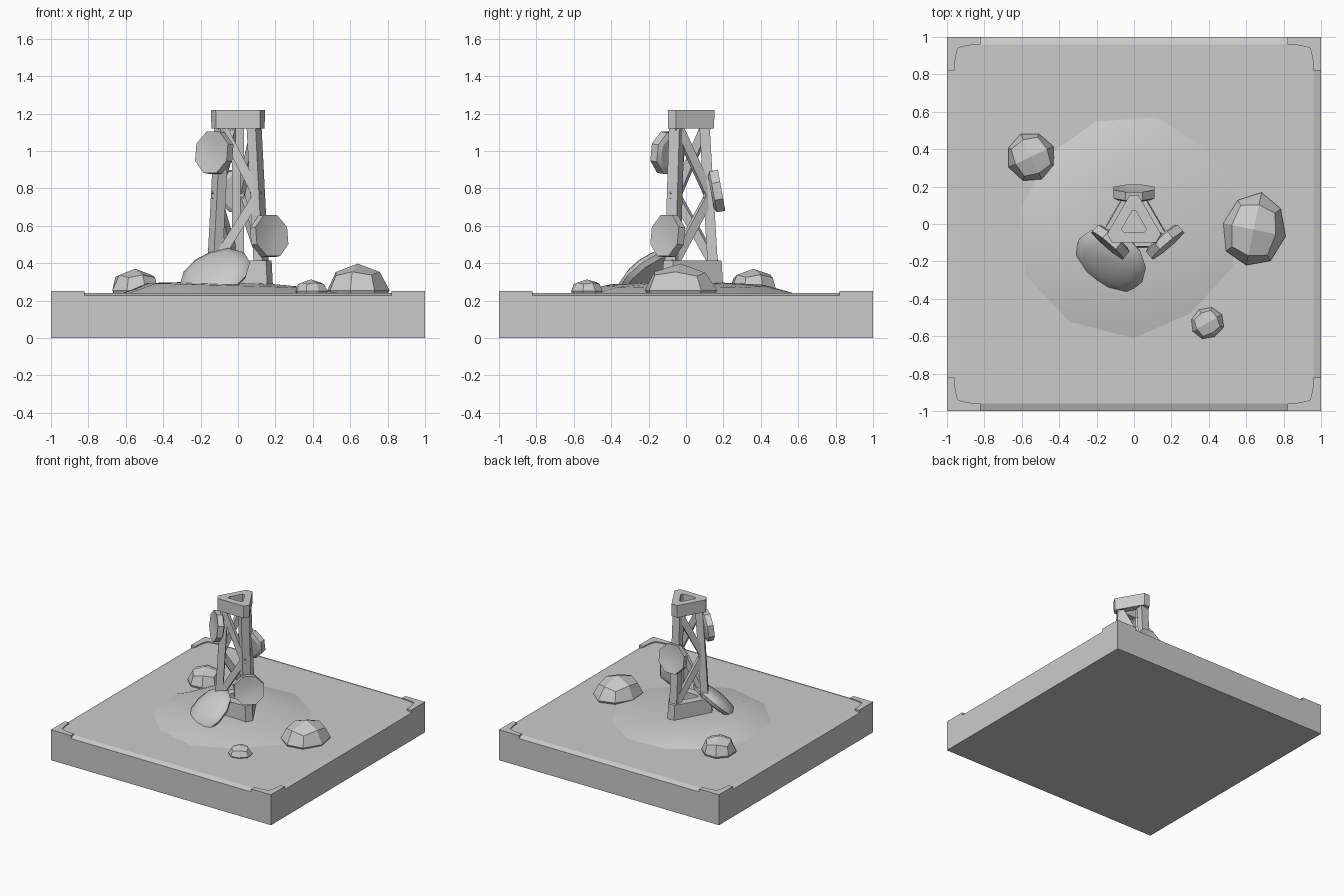
import bpy, bmesh, math, random
from mathutils import Vector, Matrix

if "Cube" in bpy.data.objects:
    bpy.data.objects.remove(bpy.data.objects["Cube"])

random.seed(4)


def make(name, bm, smooth=None):
    bmesh.ops.recalc_face_normals(bm, faces=bm.faces)
    me = bpy.data.meshes.new(name)
    bm.to_mesh(me)
    bm.free()
    ob = bpy.data.objects.new(name, me)
    bpy.context.collection.objects.link(ob)
    if smooth:
        bpy.ops.object.select_all(action='DESELECT')
        ob.select_set(True)
        bpy.context.view_layer.objects.active = ob
        bpy.ops.object.shade_smooth_by_angle(angle=math.radians(smooth))
    return ob


def loft(rings, closed=False, cap=True):
    """Skin equal-length rings of points; closed joins last to first."""
    bm = bmesh.new()
    vs = [[bm.verts.new(p) for p in r] for r in rings]
    n = len(vs[0])
    pairs = list(zip(vs, vs[1:])) + ([(vs[-1], vs[0])] if closed else [])
    for a, b in pairs:
        for i in range(n):
            j = (i + 1) % n
            bm.faces.new((a[i], a[j], b[j], b[i]))
    if cap and not closed:
        bm.faces.new(vs[0])
        bm.faces.new(vs[-1])
    return bm


def polar(r, deg, z):
    a = math.radians(deg)
    return Vector((r * math.cos(a), r * math.sin(a), z))


def beam(name, a, b, out, width, depth):
    """Rectangular bar from a to b, its depth facing the out direction."""
    d = (b - a).normalized()
    side = d.cross(out).normalized()
    n = side.cross(d)
    sq = [side * (sx * width / 2) + n * (sy * depth / 2)
          for sx, sy in ((-1, -1), (1, -1), (1, 1), (-1, 1))]
    return make(name, loft([[a + s for s in sq], [b + s for s in sq]]))


def square(s, z):
    return [(-s, -s, z), (s, -s, z), (s, s, z), (-s, s, z)]


# Slab with chamfered top edge
make("base_slab", loft([square(1, 0), square(1, .226), square(.96, .241)]))

# L-shaped corner brackets with filleted inner edge
L = [(0, 0), (.18, 0), (.18, .04), (.13, .043), (.08, .052), (.06, .06),
     (.052, .08), (.043, .13), (.04, .18), (0, .18)]
for sx in (-1, 1):
    for sy in (-1, 1):
        make("corner_bracket", loft([[(sx * (1 - x), sy * (1 - y), z) for x, y in L]
                                     for z in (.2, .25)]))

# Low irregular mound in two terraces
mound = []
for r, z, tilt in ((.62, .238, 0), (.46, .28, .03), (.2, .295, .03)):
    ring = []
    for i in range(11):
        p = polar(r * random.uniform(.93, 1.03), i * 360 / 11 + 10, z)
        p.z -= p.x * tilt
        ring.append(p - Vector((.02, 0, 0)))
    mound.append(ring)
make("ground_mound", loft(mound), 20)

# Triangular hollow collars with cut corners
CORNERS = (90, 210, 330)


def tri(r, w, z):
    pts = []
    for deg in CORNERS:
        t = polar(1, deg + 90, 0)
        pts += [polar(r, deg, z) - t * w, polar(r, deg, z) + t * w]
    return pts


def collar(name, r0, r1, w, hole, z0, z1):
    make(name, loft([tri(r0, w, z0), tri(r1, w, z1), tri(hole, .01, z1), tri(hole, .01, z0)],
                    closed=True))


collar("base_collar", .2, .19, .03, .09, .25, .415)
collar("top_collar", .15, .152, .025, .07, 1.12, 1.22)


# Three legs, and a zigzag brace on each side
def leg_point(deg, z):
    return polar(.15 - .052 * (z - .27) / .88, deg, z)


for k, deg in enumerate(CORNERS):
    beam("tower_leg", leg_point(deg, .27), leg_point(deg, 1.15), polar(1, deg, 0), .065, .055)
    nxt = CORNERS[(k + 1) % 3]
    out = polar(1, deg + 60, 0)
    push = out * .012
    mid = leg_point(nxt, .76) + push
    beam("upper_brace", leg_point(deg, 1.13) + push, mid, out, .05, .028)
    beam("lower_brace", mid, leg_point(deg, .40) + push, out, .05, .028)

# Octagonal dishes fixed to the legs
for loc, n in (((0, .165, .785), (0, 1, .18)),
               ((-.125, -.095, .99), (-.65, -.76, .12)),
               ((.165, -.095, .545), (.65, -.76, .12))):
    bm = loft([[polar(r, i * 45 + 22.5, z) for i in range(8)]
               for r, z in ((.095, -.032), (.12, -.02), (.12, .026), (.05, .014))])
    ob = make("signal_dish", bm, 25)
    ob.matrix_world = Matrix.Translation(loc) @ Vector(n).to_track_quat('Z', 'Y').to_matrix().to_4x4()

# Large fallen shell leaning on the tower foot
prof = ((.12, -.035), (.185, -.025), (.205, .0), (.19, .025), (.14, .05), (.07, .064), (.02, .067))
bm = loft([[polar(r, i * 30, z) for i in range(12)] for r, z in prof])
shell = make("leaning_shell", bm, 40)
shell.matrix_world = (Matrix.Translation((-.125, -.195, .335)) @
                      Vector((-.38, -.55, .74)).to_track_quat('Z', 'Y').to_matrix().to_4x4())

# Faceted boulders: rounded cubes sunk in the ground
for loc, size, turn in (((-.55, .36, .255), (.13, .135, .115), 25),
                        ((.64, -.03, .255), (.165, .195, .135), -12),
                        ((.39, -.53, .25), (.09, .085, .065), 30)):
    bm = bmesh.new()
    bmesh.ops.create_cube(bm, size=2)
    bmesh.ops.subdivide_edges(bm, edges=bm.edges, cuts=1, use_grid_fill=True)
    for v in bm.verts:
        d = v.co.normalized() * random.uniform(.97, 1.06)
        v.co = Vector([c * s for c, s in zip(d, size)])
    ob = make("boulder", bm)
    ob.location = loc
    ob.rotation_euler.z = math.radians(turn)
